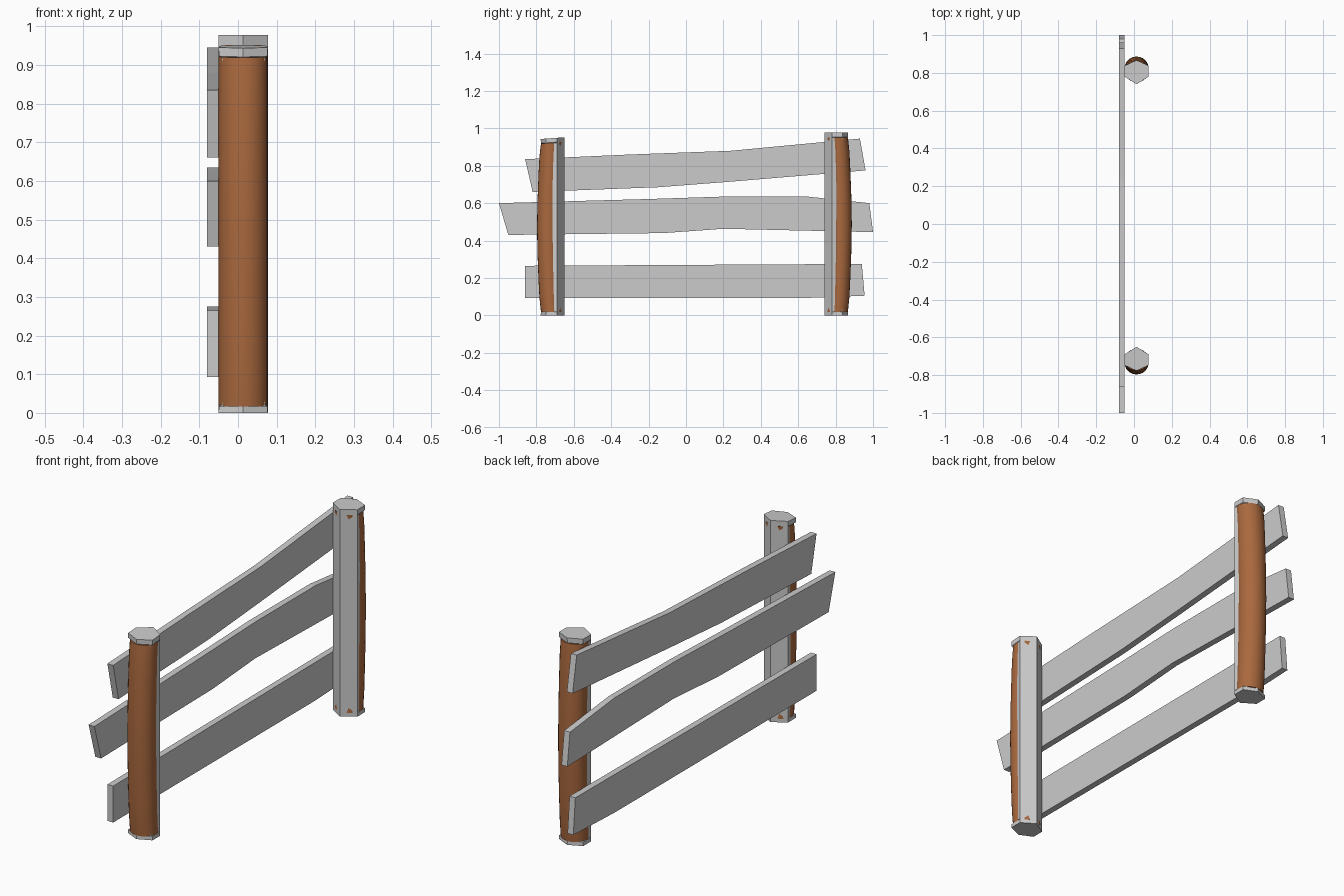
import bpy, bmesh, math

if "Cube" in bpy.data.objects:
    bpy.data.objects.remove(bpy.data.objects["Cube"])


def material(name, rgb):
    m = bpy.data.materials.new(name)
    m.diffuse_color = (*rgb, 1)
    m.use_nodes = True
    m.node_tree.nodes["Principled BSDF"].inputs["Base Color"].default_value = m.diffuse_color
    return m


GREY = material("grey wood", (0.6, 0.6, 0.6))
BROWN = material("brown bark", (0.40, 0.14, 0.048))
CX = 0.0135  # post centre in x


def finish(bm, name, mat):
    bmesh.ops.recalc_face_normals(bm, faces=bm.faces[:])
    mesh = bpy.data.meshes.new(name)
    bm.to_mesh(mesh)
    bm.free()
    mesh.materials.append(mat)
    ob = bpy.data.objects.new(name, mesh)
    bpy.context.collection.objects.link(ob)
    return ob


def loft(rings, name, mat):
    """Skin a stack of equal rings and cap both ends."""
    bm = bmesh.new()
    vs = [[bm.verts.new(p) for p in r] for r in rings]
    n = len(vs[0])
    for a, b in zip(vs, vs[1:]):
        for i in range(n):
            j = (i + 1) % n
            bm.faces.new((a[i], a[j], b[j], b[i]))
    bm.faces.new(vs[0])
    bm.faces.new(vs[-1])
    return finish(bm, name, mat)


def rail(name, outline):
    loft([[(x, y, z) for y, z in outline] for x in (-0.08, -0.05)], name, GREY)


def post(name, side, inner, height, slope):
    """Hexagonal grey core, with bark bulging on the outer side.
    d is the distance outwards from the inner corner."""
    # core: inner half straight, outer half tucked below the bark
    rings = []
    for t, hx, d2, d3 in ((0, 0.0635, 0.098, 0.127), (0.018, 0.063, 0.098, 0.126),
                          (0.022, 0.055, 0.098, 0.121), (0.5, 0.046, 0.115, 0.143),
                          (0.972, 0.055, 0.098, 0.121), (0.976, 0.063, 0.098, 0.126),
                          (1, 0.0635, 0.098, 0.127)):
        sec = [(0, 0), (0.0635, 0.04), (hx, d2), (0, d3), (-hx, d2), (-0.0635, 0.04)]
        rings.append([(CX + x, side * (inner + d), t * height - slope * d * t)
                      for x, d in sec])
    loft(rings, name + "_core", GREY)
    # bark: smooth rounded log bowed outwards
    rings = []
    for t, shift, r in ((0.018, 0.002, 0.0575), (0.10, 0.009, 0.0585), (0.2, 0.013, 0.0595),
                        (0.35, 0.018, 0.06), (0.5, 0.02, 0.0605), (0.65, 0.018, 0.06),
                        (0.8, 0.013, 0.0595), (0.90, 0.009, 0.0585), (0.974, 0.002, 0.0575)):
        ring = []
        for i in range(24):
            a = math.tau * i / 24
            d = 0.066 + shift + r * math.sin(a)
            ring.append((CX + 0.0634 * math.cos(a), side * (inner + d),
                         t * height - slope * d * t))
        rings.append(ring)
    ob = loft(rings, name + "_bark", BROWN)
    bpy.context.view_layer.objects.active = ob
    ob.select_set(True)
    bpy.ops.object.shade_smooth_by_angle(angle=math.radians(40))
    ob.select_set(False)


# posts
post("front_post", -1, 0.65, 0.952, 0.07)
post("back_post", 1, 0.74, 0.977, 0.0)

# crooked rails, outlines as (y, z)
rail("top_rail", [(-0.86, 0.835), (-0.3, 0.86), (0.24, 0.88), (0.93, 0.945),
                  (0.96, 0.775), (0.24, 0.715), (-0.15, 0.685), (-0.82, 0.66)])
rail("middle_rail", [(-1, 0.60), (-0.2, 0.622), (0.2, 0.635), (0.65, 0.635), (0.98, 0.60),
                     (1, 0.445), (0.2, 0.463), (-0.12, 0.44), (-0.95, 0.43)])
rail("bottom_rail", [(-0.86, 0.265), (0.94, 0.275), (0.955, 0.105), (0.64, 0.093),
                     (-0.86, 0.093)])
